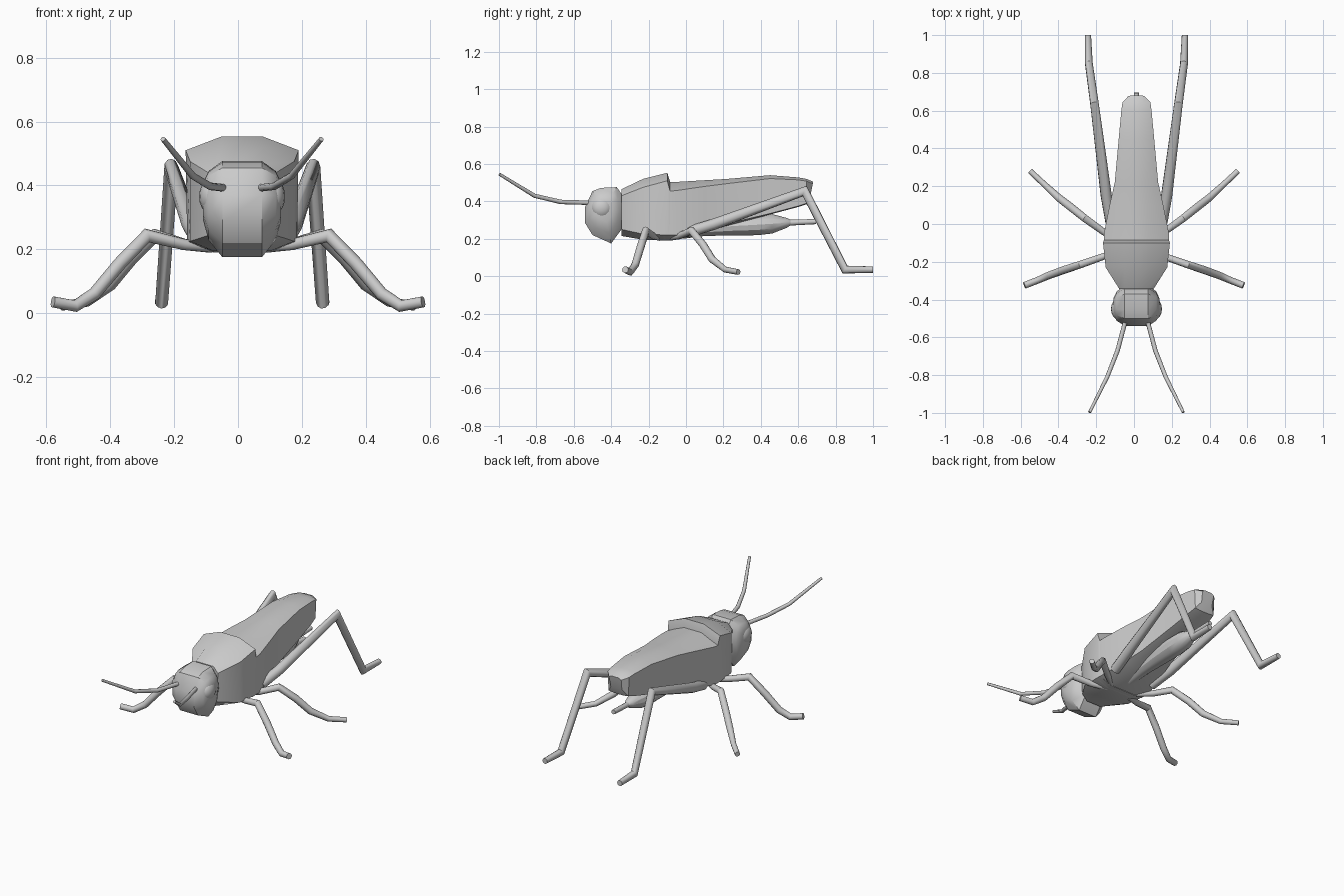
import bpy, bmesh, math
from mathutils import Vector

CX = 0.013  # body midline


def finish(name, bm, angle=30):
    bmesh.ops.recalc_face_normals(bm, faces=bm.faces)
    me = bpy.data.meshes.new(name)
    bm.to_mesh(me)
    bm.free()
    ob = bpy.data.objects.new(name, me)
    bpy.context.collection.objects.link(ob)
    bpy.ops.object.select_all(action='DESELECT')
    ob.select_set(True)
    bpy.context.view_layer.objects.active = ob
    bpy.ops.object.shade_smooth_by_angle(angle=math.radians(angle))
    return ob


def loft(name, rings, angle=30):
    bm = bmesh.new()
    vr = [[bm.verts.new(p) for p in r] for r in rings]
    n = len(vr[0])
    for a, b in zip(vr, vr[1:]):
        for i in range(n):
            j = (i + 1) % n
            bm.faces.new((a[i], a[j], b[j], b[i]))
    bm.faces.new(vr[0])
    bm.faces.new(vr[-1])
    return finish(name, bm, angle)


def tube(name, pts, radii, sides=10):
    """Round tube with mitred joints."""
    P = [Vector(p) for p in pts]
    d = [(b - a).normalized() for a, b in zip(P, P[1:])]
    u = d[0].orthogonal().normalized()
    rings = []
    for i, p in enumerate(P):
        di = d[max(i - 1, 0)]
        do = d[min(i, len(d) - 1)]
        n = (di + do).normalized()
        v = di.cross(u)
        ring = []
        for k in range(sides):
            t = 2 * math.pi * k / sides
            o = (u * math.cos(t) + v * math.sin(t)) * radii[i]
            ring.append(p + o - di * (o.dot(n) / di.dot(n)))
        rings.append(ring)
        u = di.rotation_difference(do) @ u
    return loft(name, rings, 40)


def pair(name, pts, radii, cx=CX):
    for side, s in (("right", 1), ("left", -1)):
        tube(f"{name}_{side}", [(cx + s * x, y, z) for x, y, z in pts], radii)


def section(y, top, shoulder, low, keel, lean=0.0):
    """Eight-sided symmetric body section; each item is (half width, z)."""
    half = [top, shoulder, low, keel]
    ztop = top[1]
    right = [(CX + w, y + lean * (z - ztop), z) for w, z in half]
    left = [(CX - w, y + lean * (z - ztop), z) for w, z in reversed(half)]
    return right + left


# Thorax shield, with its raised rear rim
loft("thorax", [
    section(-0.345, (0.06, 0.465), (0.09, 0.43), (0.085, 0.25), (0.05, 0.215)),
    section(-0.23, (0.065, 0.52), (0.163, 0.475), (0.163, 0.225), (0.09, 0.195)),
    section(-0.10, (0.065, 0.553), (0.177, 0.51), (0.172, 0.22), (0.09, 0.19)),
    section(-0.085, (0.06, 0.505), (0.172, 0.455), (0.17, 0.22), (0.09, 0.19)),
])

# Folded wings
loft("wings", [
    section(-0.12, (0.06, 0.503), (0.172, 0.452), (0.172, 0.22), (0.09, 0.19)),
    section(-0.05, (0.06, 0.504), (0.172, 0.458), (0.17, 0.22), (0.09, 0.195)),
    section(0.10, (0.055, 0.513), (0.142, 0.48), (0.135, 0.25), (0.08, 0.235)),
    section(0.22, (0.05, 0.52), (0.115, 0.495), (0.11, 0.28), (0.07, 0.27)),
    section(0.45, (0.045, 0.54), (0.094, 0.522), (0.09, 0.335), (0.05, 0.33)),
    section(0.60, (0.04, 0.528), (0.08, 0.515), (0.075, 0.375), (0.04, 0.37)),
    section(0.645, (0.038, 0.52), (0.074, 0.508), (0.068, 0.39), (0.035, 0.385)),
    section(0.68, (0.025, 0.505), (0.042, 0.495), (0.038, 0.43), (0.02, 0.425), 0.2),
])

# Abdomen and tail spike
abdomen = [(-0.02, 0.235, 0.035), (0.10, 0.255, 0.04), (0.25, 0.268, 0.05),
           (0.38, 0.275, 0.056), (0.46, 0.28, 0.052), (0.54, 0.285, 0.026),
           (0.56, 0.287, 0.014)]
loft("abdomen", [[(CX + 1.1 * r * math.cos(k * math.pi / 6), y, z + r * math.sin(k * math.pi / 6))
                  for k in range(12)] for y, z, r in abdomen])
tube("tail_spike", [(CX, 0.53, 0.285), (CX, 0.695, 0.292)], [0.016, 0.014])

# Head: side profile with a full central band and shrunken cheeks
profile = [(-0.50, 0.455), (-0.455, 0.472), (-0.37, 0.476), (-0.338, 0.43), (-0.325, 0.34),
           (-0.345, 0.25), (-0.40, 0.175), (-0.50, 0.22), (-0.54, 0.285), (-0.54, 0.37)]


def head_ring(x, s):
    return [(CX + x, -0.44 + (y + 0.44) * s, 0.365 + (z - 0.365) * s) for y, z in profile]


loft("head", [head_ring(x, s) for x, s in
              ((-0.122, 0.4), (-0.105, 0.72), (-0.062, 1), (0.062, 1), (0.105, 0.72), (0.122, 0.4))], 32)

# Eyes
for side, s in (("right", 1), ("left", -1)):
    bm = bmesh.new()
    bmesh.ops.create_uvsphere(bm, u_segments=16, v_segments=10, radius=0.057)
    for v in bm.verts:
        v.co = (v.co.x * 0.7 + CX + s * 0.095, v.co.y - 0.45, v.co.z + 0.365)
    finish("eye_" + side, bm)

# Antennae
pair("antenna", [(0.055, -0.50, 0.392), (0.10, -0.67, 0.397), (0.155, -0.81, 0.43), (0.248, -0.997, 0.545)],
     [0.012, 0.012, 0.011, 0.008])

# Front, middle and hind legs
pair("front_leg", [(0.08, -0.14, 0.205), (0.17, -0.175, 0.215), (0.285, -0.215, 0.243), (0.37, -0.243, 0.155),
                   (0.45, -0.272, 0.06), (0.51, -0.298, 0.022), (0.58, -0.325, 0.035)],
     [0.016, 0.018, 0.02, 0.021, 0.02, 0.018, 0.018], 0)
pair("middle_leg", [(0.09, -0.09, 0.205), (0.17, -0.035, 0.215), (0.26, 0.03, 0.243), (0.335, 0.09, 0.17),
                    (0.40, 0.14, 0.09), (0.475, 0.21, 0.035), (0.55, 0.28, 0.022)],
     [0.016, 0.018, 0.02, 0.021, 0.02, 0.016, 0.015], 0)
pair("hind_leg", [(0.135, 0.01, 0.235), (0.16, 0.15, 0.278), (0.222, 0.635, 0.455),
                  (0.252, 0.85, 0.035), (0.257, 1.0, 0.035)],
     [0.03, 0.03, 0.023, 0.021, 0.017])
